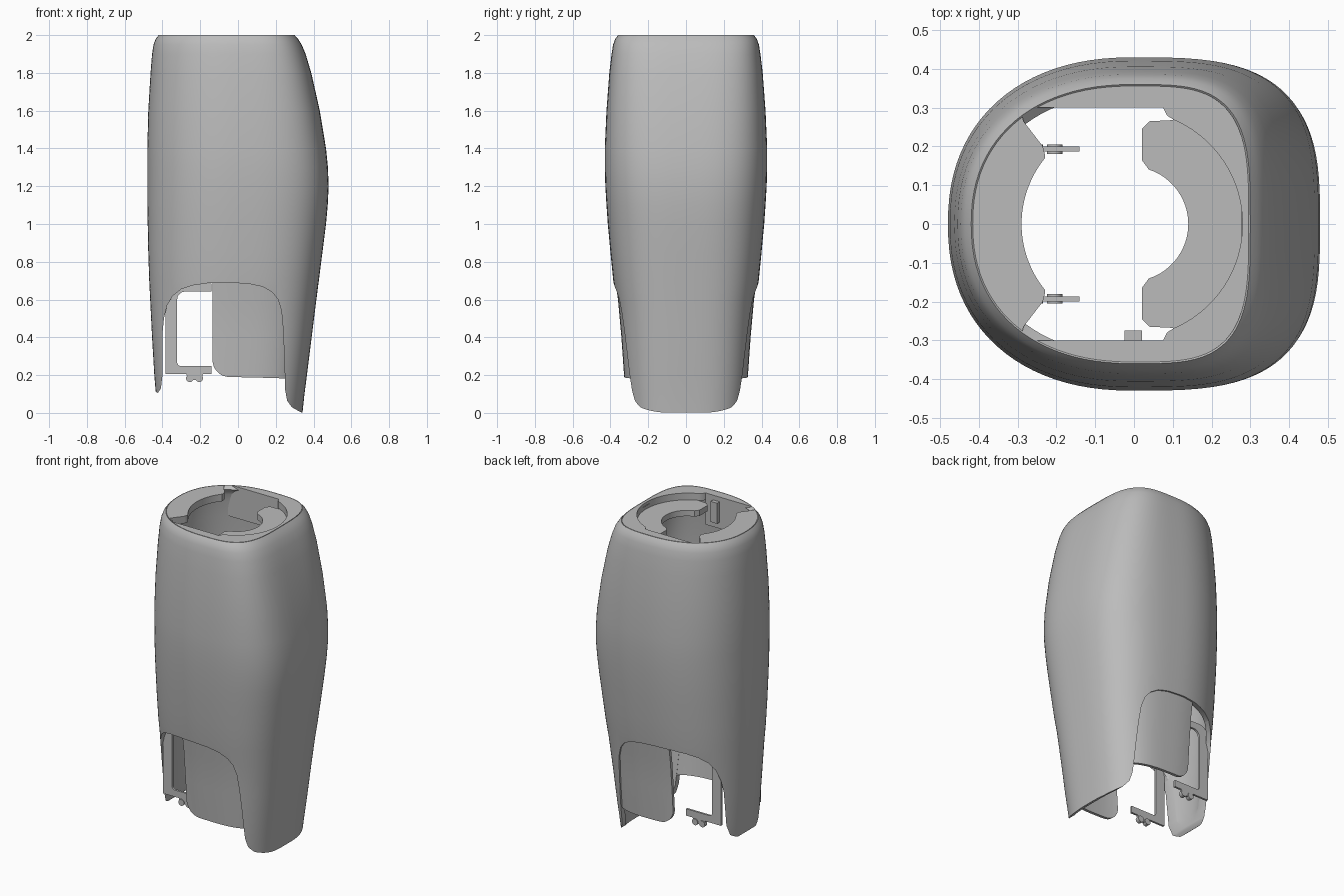
import bpy, bmesh
from math import cos, sin, pi, radians

old = bpy.data.objects.get("Cube")
if old:
    bpy.data.objects.remove(old, do_unlink=True)

grey = bpy.data.materials.new("plain grey")
grey.use_nodes = True
COLOUR = (0.5, 0.5, 0.5, 1)
grey.diffuse_color = COLOUR
grey.node_tree.nodes["Principled BSDF"].inputs["Base Color"].default_value = COLOUR

# Shell stations: height, right reach, left reach, half depth
STATIONS = [
    (-.06, .425, .335, .31), (.1, .435, .352, .328), (.2, .443, .365, .338),
    (.4, .455, .39, .352), (.6, .465, .415, .37), (.7, .47, .428, .385),
    (.85, .475, .447, .4), (1, .478, .466, .414), (1.1, .48, .475, .421),
    (1.2, .48, .48, .427), (1.3, .48, .476, .43), (1.4, .48, .466, .43),
    (1.6, .475, .433, .421), (1.8, .463, .388, .406), (1.9, .455, .358, .394),
    (1.95, .447, .337, .386), (1.98, .436, .318, .375), (2, .42, .3, .36)]


def section(station, inset=0, count=96):
    """Rounded outline, rounder on the right and squarer on the left."""
    z, right, left, depth = station
    points = []
    for i in range(count):
        c, s = cos(2 * pi * i / count), sin(2 * pi * i / count)
        power = 2 / (3 + .5 * max(0, z - 1)) if c > 0 else 2 / 2.25
        reach = (left if c > 0 else -right)
        x = (reach - inset * (1 if c > 0 else -1)) * abs(c) ** power
        y = (depth - inset) * abs(s) ** power * (1 if s > 0 else -1)
        points.append((x, y))
    return points


def make_object(name, bm):
    bmesh.ops.recalc_face_normals(bm, faces=bm.faces)
    mesh = bpy.data.meshes.new(name)
    bm.to_mesh(mesh)
    bm.free()
    mesh.materials.append(grey)
    obj = bpy.data.objects.new(name, mesh)
    bpy.context.collection.objects.link(obj)
    return obj


def loft(name, inset, thickness):
    bm = bmesh.new()
    rings = [[bm.verts.new((x, y, st[0])) for x, y in section(st, inset)] for st in STATIONS]
    for low, high in zip(rings, rings[1:]):
        for i in range(len(low)):
            j = (i + 1) % len(low)
            bm.faces.new((low[i], low[j], high[j], high[i]))
    obj = make_object(name, bm)
    solid = obj.modifiers.new("thickness", 'SOLIDIFY')
    solid.thickness = thickness
    solid.offset = -1
    return obj


def prism(name, outline, start, end, axis='z'):
    """Extrude an outline along z, or along y for an (x, z) outline."""
    bm = bmesh.new()
    place = (lambda p, t: (p[0], p[1], t)) if axis == 'z' else (lambda p, t: (p[0], t, p[1]))
    a = [bm.verts.new(place(p, start)) for p in outline]
    b = [bm.verts.new(place(p, end)) for p in outline]
    bm.faces.new(a)
    bm.faces.new(b)
    for i in range(len(a)):
        j = (i + 1) % len(a)
        bm.faces.new((a[i], a[j], b[j], b[i]))
    return make_object(name, bm)


def boolean(obj, cutter, operation):
    mod = obj.modifiers.new(operation.lower(), 'BOOLEAN')
    mod.operation = operation
    mod.solver = 'EXACT'
    mod.object = cutter


def finish(obj, *cutters):
    """Apply the modifiers, drop the cutters and smooth the result."""
    bpy.ops.object.select_all(action='DESELECT')
    obj.select_set(True)
    bpy.context.view_layer.objects.active = obj
    bpy.ops.object.convert(target='MESH')
    bpy.ops.object.shade_smooth_by_angle(angle=radians(32))
    for cutter in cutters:
        bpy.data.objects.remove(cutter, do_unlink=True)


def arc(cx, radius, start, end, steps=24):
    return [(cx + radius * cos(radians(start + (end - start) * i / steps)),
             radius * sin(radians(start + (end - start) * i / steps))) for i in range(steps + 1)]


def fillet(cx, cz, radius, start, end, steps=8):
    return [(x, z + cz) for x, z in arc(cx, radius, start, end, steps)]


# Outer shell with an arched opening through front and back
shell = loft("outer_shell", 0, .03)
opening = [(-.7, -.3), (-.7, .16), (-.45, .125), (-.425, .105), (-.408, .13), (-.4, .2),
           (-.4, .42), (-.392, .5), (-.375, .57), (-.345, .62), (-.3, .655), (-.24, .675),
           (-.16, .687), (-.05, .69), (.06, .683), (.13, .668), (.18, .64), (.212, .6),
           (.23, .54), (.238, .45), (.245, .3), (.25, .12), (.26, .065), (.285, .03),
           (.335, .002), (.7, 0), (.7, -.3)]
cutter = prism("opening_cutter", opening, -1, 1, 'y')
boolean(shell, cutter, 'DIFFERENCE')
finish(shell, cutter)

# Inset flap panels in the front and back openings
panels = loft("flap_panels", .01, .018)
flap = [(-.135, .73), *fillet(-.045, .28, .09, 180, 270), (.1, .187), (.262, .182), (.25, .73)]
cutter = prism("flap_cutter", flap, -1, 1, 'y')
boolean(panels, cutter, 'INTERSECT')
finish(panels, cutter)

# Top rim plate with its keyed hole
rim = prism("top_rim", section(STATIONS[-1], .004), 1.955, 2)
upper = [(.085, .28), (.075, .3), (-.28, .3), (-.29, .285), (-.285, .265), (-.235, .2), (-.23, .18)]
hole = (arc(-.0125, .2925, -67, 67) + upper + arc(-.02, .27, 141, 219)
        + [(x, -y) for x, y in reversed(upper)])
cutter = prism("hole_cutter", hole, 1.9, 2.1)
boolean(rim, cutter, 'DIFFERENCE')
finish(rim, cutter)

# Lower half-ring ledge under the rim
tip = [(.035, .145), (.02, .165), (.02, .245), (.04, .265), (.1, .268)]
ledge = (arc(-.008, .148, -72, 72) + tip + arc(-.0125, .31, 66, -66)
         + [(x, -y) for x, y in reversed(tip)])
finish(prism("ledge", ledge, 1.92, 1.957))

# Bracket frame and its hinge barrels, mirrored front and back
frame = [(-.385, .205), (-.385, .6), *fillet(-.32, .62, .065, 180, 90), (-.14, .685), (-.14, .642),
         (-.28, .642), *fillet(-.28, .6, .042, 90, 180), (-.322, .27),
         *fillet(-.302, .268, .02, 180, 270), (-.14, .248), (-.14, .205)]
for side, label in ((-1, "front"), (1, "back")):
    finish(prism(label + "_bracket", frame, side * .187, side * .2, 'y'))
    for n, x in enumerate((-.255, -.205)):
        finish(prism(f"{label}_hinge_{n}", fillet(x, .183, .02, 0, 345, 15),
                     side * .18, side * .205, 'y'))
    finish(prism(label + "_hinge_bar", [(-.275, .21), (-.185, .21), (-.195, .175), (-.265, .175)],
                 side * .187, side * .2, 'y'))
    # Guide wall hanging inside the rim
    finish(prism(label + "_guide_wall", [(-.28, 1.8), (.075, 1.8), (.075, 1.97), (-.28, 1.97)],
                 side * .3, side * .306, 'y'))

# Small locating peg on the front guide wall
finish(prism("locating_peg", [(-.025, 1.84), (.02, 1.84), (.02, 1.97), (-.025, 1.97)], -.3, -.275, 'y'))
